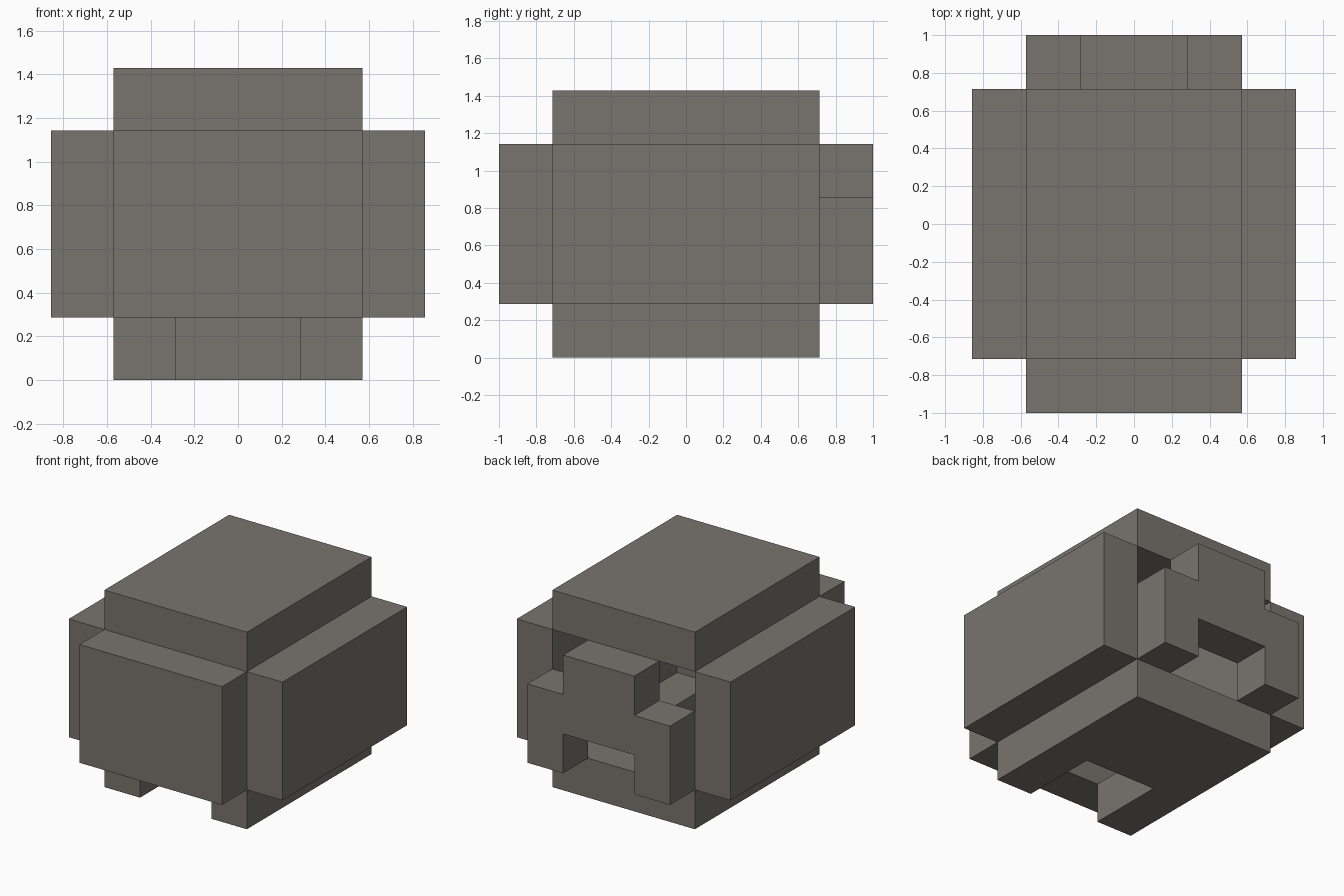
import bpy
import bmesh
from mathutils import Vector

cube = bpy.data.objects.get("Cube")
if cube:
    bpy.data.objects.remove(cube, do_unlink=True)

U = 2 / 7  # one block

stone = bpy.data.materials.new("warm grey stone")
stone.use_nodes = True
colour = (0.19, 0.178, 0.157, 1)
stone.diffuse_color = colour
stone.node_tree.nodes["Principled BSDF"].inputs["Base Color"].default_value = colour


def slab(name, outline, extrude):
    """Extrude a flat outline, given in blocks, into a solid panel."""
    bm = bmesh.new()
    face = bm.faces.new([bm.verts.new(Vector(p) * U) for p in outline])
    result = bmesh.ops.extrude_face_region(bm, geom=[face], use_keep_orig=True)
    moved = [v for v in result["geom"] if isinstance(v, bmesh.types.BMVert)]
    bmesh.ops.translate(bm, vec=Vector(extrude) * U, verts=moved)
    bmesh.ops.recalc_face_normals(bm, faces=bm.faces)
    mesh = bpy.data.meshes.new(name)
    bm.to_mesh(mesh)
    bm.free()
    mesh.materials.append(stone)
    obj = bpy.data.objects.new(name, mesh)
    bpy.context.collection.objects.link(obj)


def rect(a, b):
    return [(-a, -b), (a, -b), (a, b), (-a, b)]


def mirrored(half):
    """Complete a right-hand half outline across the centre line."""
    return half + [(-a, b) for a, b in reversed(half)]


# Roof
slab("roof", [(x, y, 4) for x, y in rect(2, 2.5)], (0, 0, 1))

# Floor with a slot open to the front
floor = mirrored([(1, -0.5), (1, -2.5), (2, -2.5), (2, 2.5)])
slab("floor", [(x, y, 0) for x, y in floor], (0, 0, 1))

# Side walls around the hollow middle
for name, side in (("left_wall", 1), ("right_wall", -1)):
    slab(name, [(2 * side, y, z + 2.5) for y, z in rect(2.5, 1.5)], (side, 0, 0))

# Front wall
slab("front_wall", [(x, -2.5, z + 2.5) for x, z in rect(2, 1.5)], (0, -1, 0))

# Back wall with a doorway and open upper corners
back = mirrored([(1, 2), (1, 1), (2, 1), (2, 3), (1, 3), (1, 4)])
slab("back_wall", [(x, 2.5, z) for x, z in back], (0, 1, 0))
